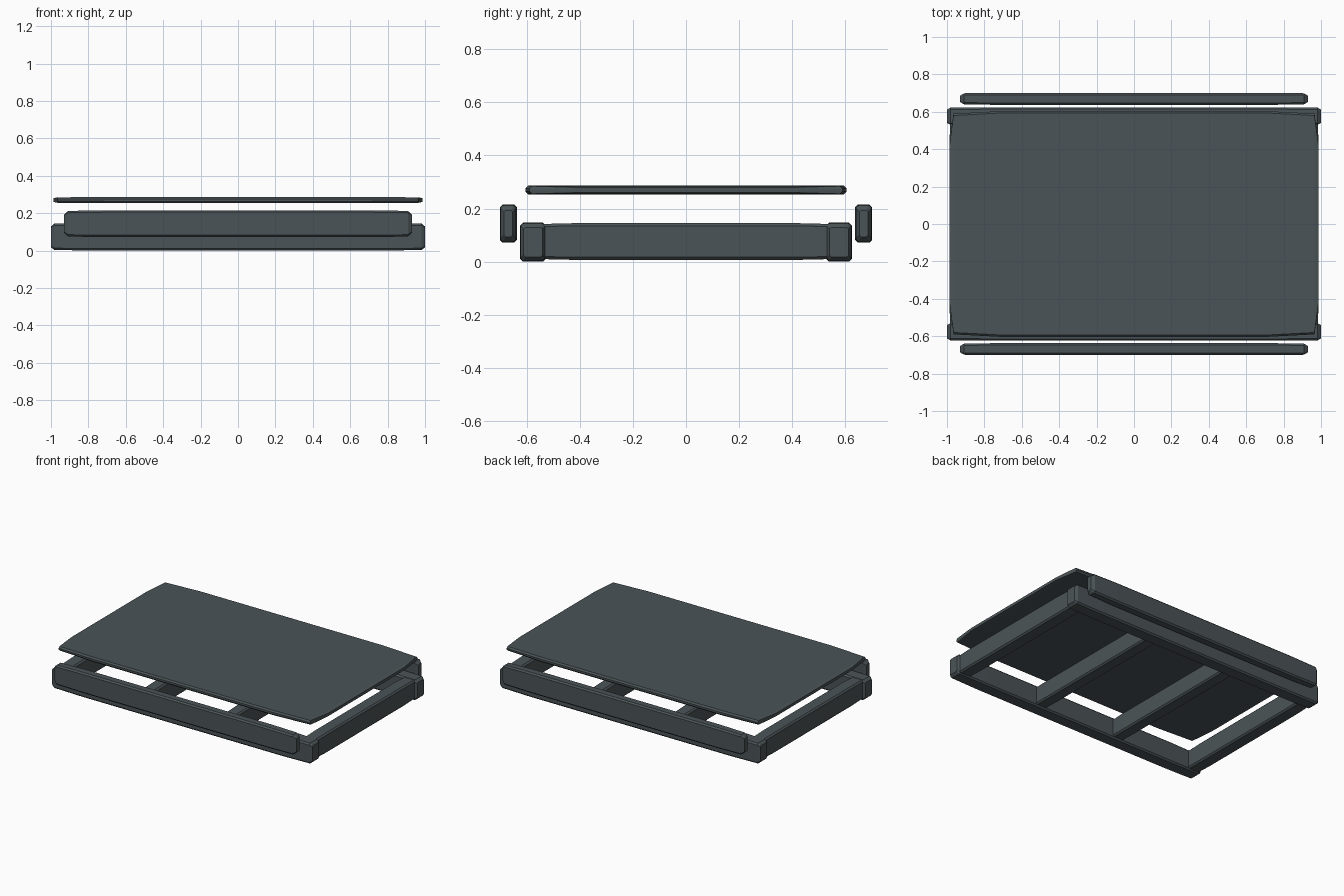
import bpy
import bmesh
from mathutils import Vector

old = bpy.data.objects.get("Cube")
if old:
    bpy.data.objects.remove(old, do_unlink=True)

# The single dark slate finish
slate = bpy.data.materials.new("dark_slate")
slate.use_nodes = True
colour = (0.07, 0.088, 0.095, 1.0)
slate.diffuse_color = colour
slate.node_tree.nodes["Principled BSDF"].inputs["Base Color"].default_value = colour


def loft(name, sections, centre, along_y=False):
    """Skin mirrored chamfered rectangles; each section is (station, half width, half height, chamfer)."""
    bm = bmesh.new()
    stations = [(-s, w, h, c) for s, w, h, c in sections]
    stations += [(s, w, h, c) for s, w, h, c in reversed(sections)]
    rings = []
    for s, w, h, c in stations:
        outline = [(w, c - h), (w, h - c), (w - c, h), (c - w, h),
                   (-w, h - c), (-w, c - h), (c - w, -h), (w - c, -h)]
        rings.append([bm.verts.new(Vector((a, s, b) if along_y else (s, a, b))
                                   + Vector(centre)) for a, b in outline])
    for r0, r1 in zip(rings, rings[1:]):
        for i in range(len(r0)):
            j = (i + 1) % len(r0)
            bm.faces.new((r0[i], r0[j], r1[j], r1[i]))
    bm.faces.new(rings[0])
    bm.faces.new(rings[-1])
    bmesh.ops.recalc_face_normals(bm, faces=bm.faces)
    mesh = bpy.data.meshes.new(name)
    bm.to_mesh(mesh)
    bm.free()
    mesh.materials.append(slate)
    obj = bpy.data.objects.new(name, mesh)
    bpy.context.collection.objects.link(obj)
    return obj


def bar(name, half_length, w, h, centre, along_y=False, end=0.018):
    """Beam with chamfered ends and a slightly fuller middle."""
    loft(name, [(half_length, w - end * 0.7, h - end, 0.006),
                (half_length - end, w - 0.002, h - 0.003, 0.01),
                (half_length * 0.77, w, h, 0.01)], centre, along_y)


# Base frame: long rails, end rails and cross beams
for side, sign in (("front", -1), ("back", 1)):
    bar(side + "_base_rail", 1.0, 0.048, 0.0735, (0, sign * 0.576, 0.0735))
    bar(side + "_floating_rail", 0.93, 0.032, 0.0715,
        (0, sign * 0.669, 0.1435), end=0.022)

for side, sign in (("right", -1), ("left", 1)):
    bar(side + "_base_rail", 0.55, 0.048, 0.069, (sign * 0.938, 0, 0.076), True, 0.005)
    bar(side + "_cross_beam", 0.55, 0.045, 0.067, (sign * 0.315, 0, 0.075), True, 0.005)

# Raised top panel with gently bowed edges
loft("top_panel", [(0.987, 0.42, 0.010, 0.005),
                   (0.965, 0.59, 0.0145, 0.010),
                   (0.70, 0.604, 0.0165, 0.010)], (0, 0, 0.27))
